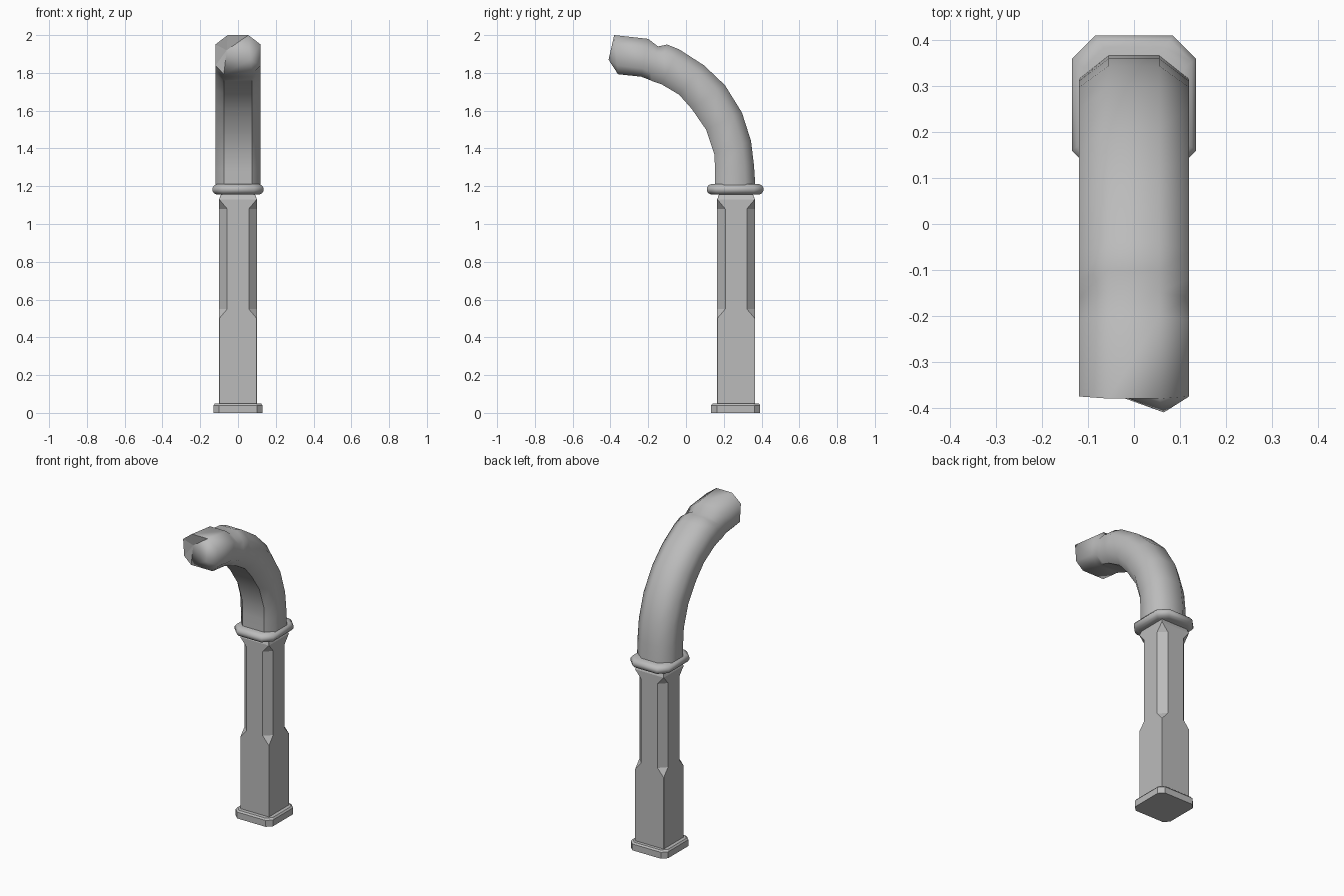
import bpy, bmesh, math
from mathutils import Vector

cube = bpy.data.objects.get("Cube")
if cube:
    bpy.data.objects.remove(cube, do_unlink=True)

grey = bpy.data.materials.new("plain_grey")
grey.use_nodes = True
colour = (0.5, 0.5, 0.5, 1)
grey.diffuse_color = colour
grey.node_tree.nodes["Principled BSDF"].inputs["Base Color"].default_value = colour


def finish(name, bm, angle=None):
    """Turn a bmesh into a named, shaded object."""
    bmesh.ops.recalc_face_normals(bm, faces=bm.faces)
    mesh = bpy.data.meshes.new(name)
    bm.to_mesh(mesh)
    bm.free()
    mesh.materials.append(grey)
    obj = bpy.data.objects.new(name, mesh)
    bpy.context.collection.objects.link(obj)
    if angle:
        bpy.ops.object.select_all(action='DESELECT')
        obj.select_set(True)
        bpy.context.view_layer.objects.active = obj
        bpy.ops.object.shade_smooth_by_angle(angle=math.radians(angle))
    return obj


def bridge(bm, rings):
    """Skin a list of point rings and return the vertex rings."""
    loops = [[bm.verts.new(p) for p in ring] for ring in rings]
    n = len(loops[0])
    for a, b in zip(loops, loops[1:]):
        for i in range(n):
            j = (i + 1) % n
            bm.faces.new((a[i], a[j], b[j], b[i]))
    return loops


def cut_square(hx, hy, cy, cut, z):
    """Rectangle with cut corners, as eight points."""
    right = [(hx - cut, -hy), (hx, cut - hy), (hx, hy - cut), (hx - cut, hy)]
    left = [(-x, y) for x, y in reversed(right)]
    return [Vector((x, y + cy, z)) for x, y in right + left]


def stacked(name, hx, hy, cy, levels, angle):
    """Solid made of cut squares; levels hold (z, inset, corner cut)."""
    bm = bmesh.new()
    loops = bridge(bm, [cut_square(hx - s, hy - s, cy, c, z) for z, s, c in levels])
    bm.faces.new(loops[0])
    bm.faces.new(loops[-1])
    return finish(name, bm, angle)


# Foot plate, post with stopped chamfers, rounded collar
stacked("foot_plate", 0.13, 0.13, 0.263,
        [(0, 0, 0.03), (0.04, 0, 0.03), (0.05, 0.008, 0.03)], 30)
tip = 0.0008
stacked("post", 0.1, 0.1, 0.265,
        [(0.04, 0, tip), (0.5, 0, tip), (0.55, 0, 0.043), (1.08, 0, 0.043),
         (1.13, 0, tip), (1.17, 0.015, tip)], 20)
stacked("collar", 0.135, 0.15, 0.26,
        [(1.155, 0.025, 0.045), (1.162, 0.009, 0.048), (1.175, 0, 0.05),
         (1.192, 0, 0.05), (1.205, 0.009, 0.048), (1.212, 0.025, 0.045)], 50)

# Bent arm: (outer y, outer z, inner y, inner z) along the curve
stations = [
    (0.367, 1.2, 0.153, 1.2), (0.36, 1.31, 0.154, 1.29),
    (0.344, 1.44, 0.15, 1.37), (0.296, 1.59, 0.106, 1.5),
    (0.206, 1.735, 0.03, 1.61), (0.095, 1.84, -0.037, 1.685),
    (-0.037, 1.925, -0.13, 1.74), (-0.1, 1.95, -0.18, 1.757),
    (-0.148, 1.94, -0.2, 1.766), (-0.2, 1.98, -0.238, 1.78),
    (-0.38, 2.0, -0.36, 1.793)]
half = [(0.075, 0), (0.12, 0.22), (0.12, 0.76), (0.055, 1)]
section = half + [(-x, t) for x, t in reversed(half)]


def arm_ring(oy, oz, iy, iz):
    inner, outer = Vector((0, iy, iz)), Vector((0, oy, oz))
    return [inner.lerp(outer, t) + Vector((x, 0, 0)) for x, t in section]


bm = bmesh.new()
loops = bridge(bm, [arm_ring(*s) for s in stations])
bm.faces.new(loops[0])

# Broken end: a pointed side and a recessed side meeting at a notch
end = loops[-1]
peak = bm.verts.new((0.065, -0.41, 1.87))
notch = bm.verts.new((-0.06, -0.36, 1.92))
for i in range(3):
    bm.faces.new((end[i], end[i + 1], peak))
bm.faces.new((end[7], end[0], peak))
bm.faces.new((end[3], notch, peak))
bm.faces.new((notch, end[7], peak))
recess = [bm.faces.new((end[i], end[i + 1], notch)) for i in range(3, 7)]

# Smooth all but the recess and the crisp inner corners
for f in bm.faces:
    f.smooth = f not in recess
for f in recess:
    for e in f.edges:
        e.smooth = False
for a, b in zip(loops[:8], loops[1:9]):
    for i in (0, 7):
        bm.edges.get((a[i], b[i])).smooth = False
for e in bm.edges:
    if e.verts[0] in loops[0] and e.verts[1] in loops[0]:
        e.smooth = False
finish("bent_arm", bm)
